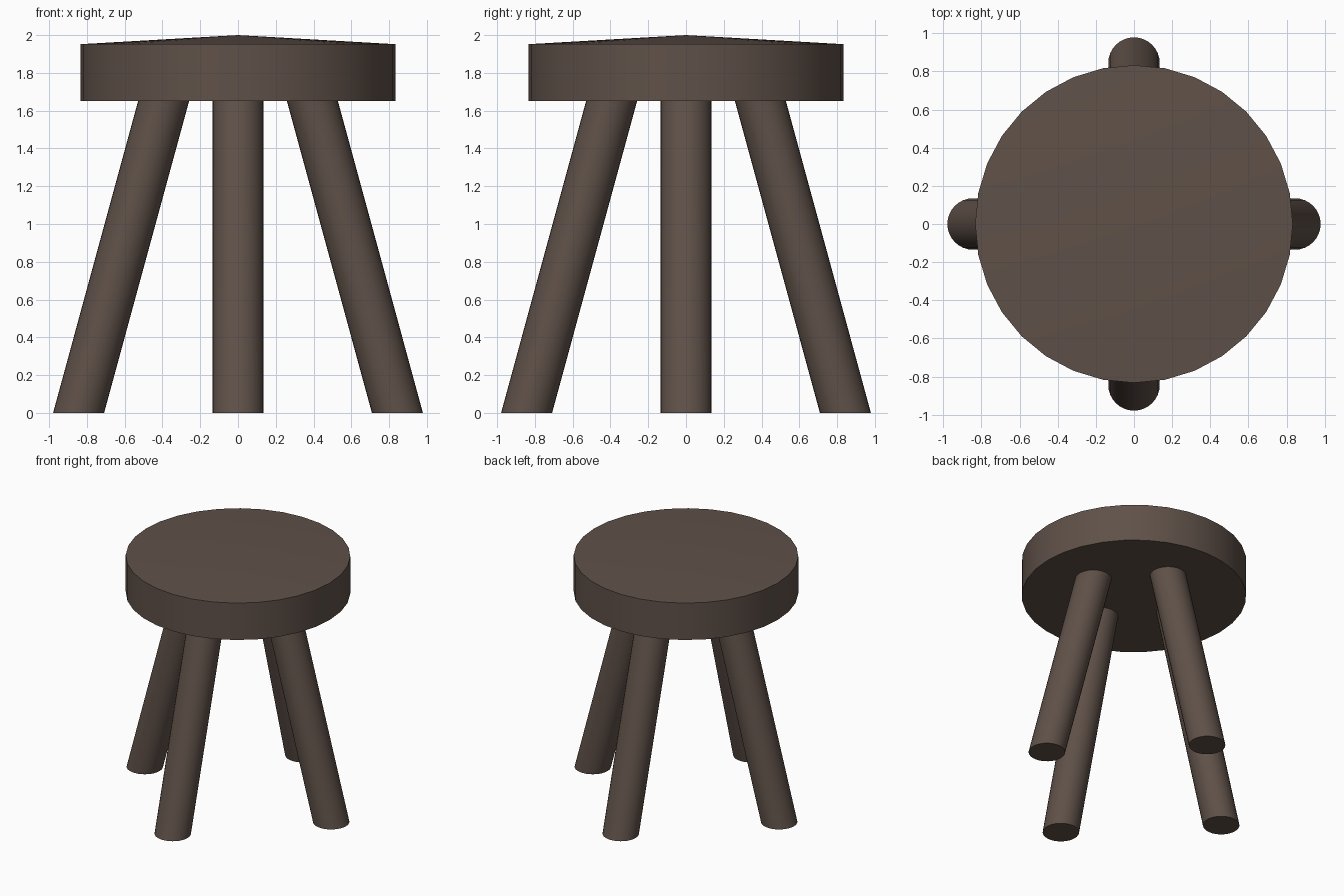
import bpy, bmesh
from math import pi, cos, sin, radians

if "Cube" in bpy.data.objects:
    bpy.data.objects.remove(bpy.data.objects["Cube"])

SIDES = 32
wood = bpy.data.materials.new("dark_wood")
wood.diffuse_color = (0.115, 0.082, 0.066, 1)
wood.use_nodes = True
wood.node_tree.nodes["Principled BSDF"].inputs["Base Color"].default_value = wood.diffuse_color


def ring(bm, cx, cy, z, r):
    return [bm.verts.new((cx + r * cos(2 * pi * i / SIDES),
                          cy + r * sin(2 * pi * i / SIDES), z)) for i in range(SIDES)]


def bridge(bm, low, high):
    for i in range(SIDES):
        j = (i + 1) % SIDES
        bm.faces.new((low[i], low[j], high[j], high[i]))


def finish(bm, name):
    bmesh.ops.recalc_face_normals(bm, faces=bm.faces[:])
    mesh = bpy.data.meshes.new(name)
    bm.to_mesh(mesh)
    bm.free()
    mesh.materials.append(wood)
    obj = bpy.data.objects.new(name, mesh)
    bpy.context.collection.objects.link(obj)
    bpy.ops.object.select_all(action='DESELECT')
    obj.select_set(True)
    bpy.context.view_layer.objects.active = obj
    bpy.ops.object.shade_smooth_by_angle(angle=radians(30))


# Seat: thick disc with a very shallow conical top
bm = bmesh.new()
low, high = ring(bm, 0, 0, 1.65, 0.833), ring(bm, 0, 0, 1.952, 0.833)
bridge(bm, low, high)
bm.faces.new(low)
apex = bm.verts.new((0, 0, 2.0))
for i in range(SIDES):
    bm.faces.new((high[i], high[(i + 1) % SIDES], apex))
finish(bm, "seat")

# Legs: slanted cylinders with level ends, tops sunk into the seat
FOOT, SLOPE, TOP = 0.844, 0.2727, 1.70
for name, dx, dy in (("front_leg", 0, -1), ("back_leg", 0, 1),
                     ("left_leg", -1, 0), ("right_leg", 1, 0)):
    bm = bmesh.new()
    head = FOOT - SLOPE * TOP
    low = ring(bm, dx * FOOT, dy * FOOT, 0, 0.135)
    high = ring(bm, dx * head, dy * head, TOP, 0.135)
    bridge(bm, low, high)
    bm.faces.new(low)
    bm.faces.new(high)
    finish(bm, name)
